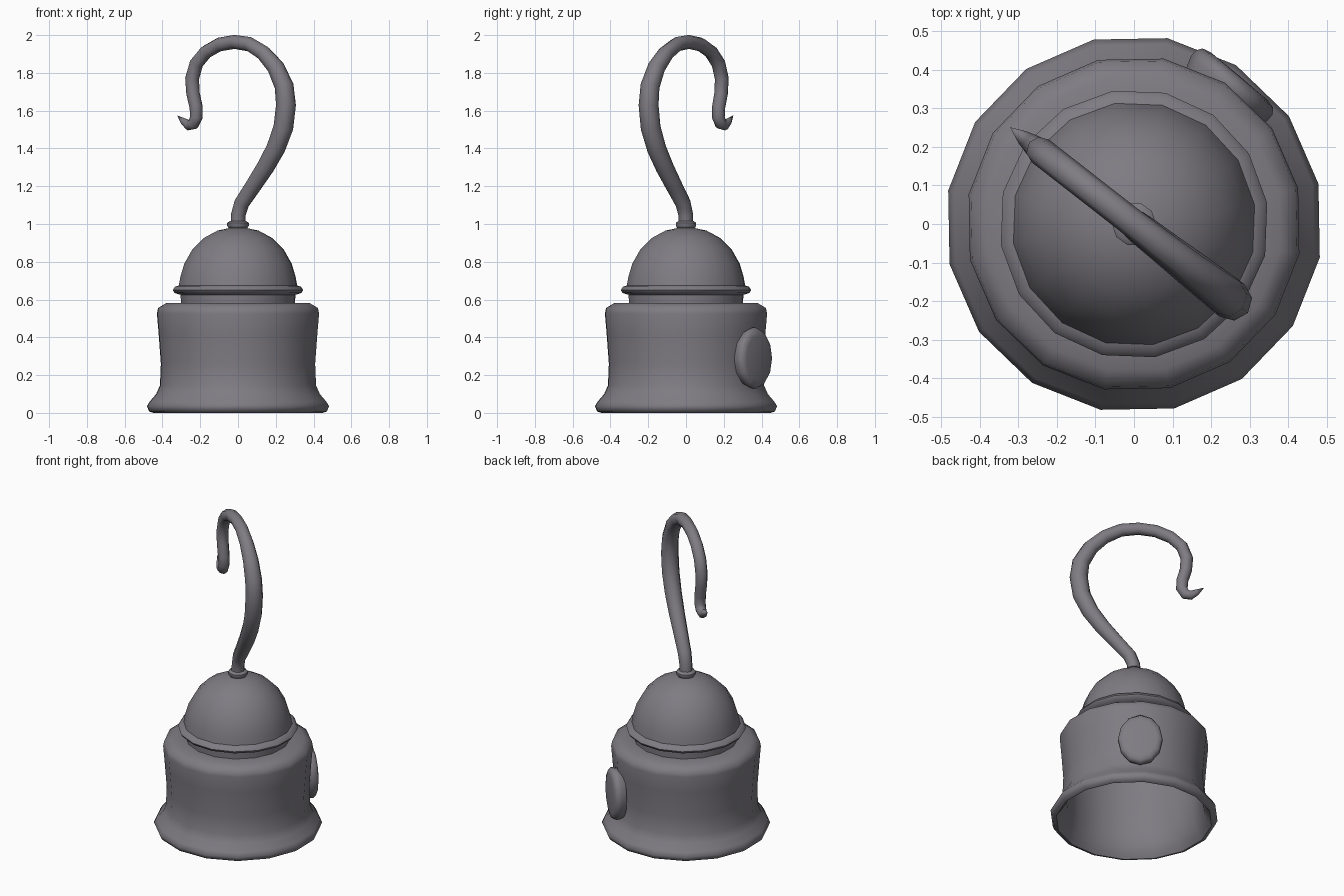
import bpy, bmesh, math
from mathutils import Vector, Matrix

if "Cube" in bpy.data.objects:
    bpy.data.objects.remove(bpy.data.objects["Cube"])

# dark weathered metal
metal = bpy.data.materials.new("dark_metal")
metal.diffuse_color = (0.21, 0.20, 0.225, 1)
metal.use_nodes = True
metal.node_tree.nodes["Principled BSDF"].inputs["Base Color"].default_value = metal.diffuse_color


def finish(name, bm, angle=42):
    bmesh.ops.recalc_face_normals(bm, faces=bm.faces)
    me = bpy.data.meshes.new(name)
    bm.to_mesh(me)
    bm.free()
    me.materials.append(metal)
    ob = bpy.data.objects.new(name, me)
    bpy.context.collection.objects.link(ob)
    for p in me.polygons:
        p.use_smooth = True
    me.set_sharp_from_angle(angle=math.radians(angle))
    return ob


def loft(bm, rings):
    """Skin a list of rings; a ring of one point closes to a tip."""
    rows = [[bm.verts.new(c) for c in ring] for ring in rings]
    for a, b in zip(rows, rows[1:]):
        n = max(len(a), len(b))
        for i in range(n):
            j = (i + 1) % n
            if len(a) == 1:
                bm.faces.new((a[0], b[i], b[j]))
            elif len(b) == 1:
                bm.faces.new((a[i], a[j], b[0]))
            else:
                bm.faces.new((a[i], a[j], b[j], b[i]))


def lathe(name, profile, sides, offset=0, matrix=None, angle=42):
    rings = []
    for r, z in profile:
        n = sides if r > 0 else 1
        rings.append([Vector((r * math.cos(math.radians(offset) + i * math.tau / n),
                              r * math.sin(math.radians(offset) + i * math.tau / n), z))
                      for i in range(n)])
    bm = bmesh.new()
    loft(bm, rings)
    if matrix:
        bmesh.ops.transform(bm, matrix=matrix, verts=bm.verts)
    return finish(name, bm, angle)


# hollow flared cuff, open into the dome
lathe("cuff", [(0.30, 0.572), (0.38, 0.57), (0.415, 0.55), (0.42, 0.52), (0.412, 0.42),
               (0.40, 0.26), (0.40, 0.14), (0.415, 0.07), (0.435, 0.025), (0.455, 0.0),
               (0.478, 0.008), (0.49, 0.035), (0.475, 0.06), (0.44, 0.10), (0.42, 0.145),
               (0.415, 0.26), (0.427, 0.42), (0.436, 0.525), (0.43, 0.555),
               (0.385, 0.582), (0.30, 0.583)], 16, 12.3, angle=60)

# dome shell with neck and raised rim
lathe("dome", [(0.305, 0.572), (0.308, 0.625), (0.34, 0.635), (0.35, 0.65),
               (0.338, 0.668), (0.317, 0.675), (0.309, 0.72), (0.288, 0.79),
               (0.245, 0.865), (0.185, 0.925), (0.11, 0.965), (0.04, 0.98), (0, 0.98)], 16, 9)

# small collar at the foot of the hook
lathe("collar", [(0.04, 0.975), (0.05, 0.98), (0.057, 0.99), (0.057, 1.005),
                 (0.045, 1.015), (0, 1.015)], 10)

# oval badge on the back right of the cuff
a = math.radians(50)
n = Vector((math.cos(a), math.sin(a), 0))
t = Vector((math.sin(a), -math.cos(a), 0))
m = Matrix((t, Vector((0, 0, 1)), n)).transposed().to_4x4()
m.translation = (0.247, 0.352, 0.29)
lathe("badge", [(0.92, -0.03), (1, 0.0), (1, 0.02), (0.92, 0.035),
                (0.75, 0.041), (0, 0.042)], 12, 0,
      m @ Matrix.Diagonal((0.13, 0.162, 1, 1)), 60)

# hook: centre line as front-view x, z and tube radius
path = [(0, 0.99, .039), (0.002, 1.05, .039), (0.02, 1.11, .041), (0.08, 1.20, .044),
        (0.145, 1.30, .048), (0.20, 1.40, .051), (0.24, 1.51, .053), (0.254, 1.63, .053),
        (0.244, 1.73, .051), (0.20, 1.83, .047), (0.135, 1.905, .042), (0.06, 1.952, .039),
        (-0.02, 1.964, .037), (-0.10, 1.95, .037), (-0.17, 1.91, .037), (-0.22, 1.85, .037),
        (-0.243, 1.77, .037), (-0.238, 1.69, .036), (-0.222, 1.62, .035),
        (-0.22, 1.565, .034), (-0.236, 1.53, .032), (-0.262, 1.523, .028),
        (-0.288, 1.543, .019), (-0.322, 1.575, 0)]
slope = -0.78
side = Vector((-slope, 1, 0)).normalized()
pts = [Vector((x, slope * x, z)) for x, z, r in path]
rings = []
for i, (p, (_, _, r)) in enumerate(zip(pts, path)):
    if r == 0:
        rings.append([p])
        continue
    tangent = (pts[min(i + 1, len(pts) - 1)] - pts[max(i - 1, 0)]).normalized()
    up = side.cross(tangent)
    rings.append([p + r * (side * math.cos(k * math.tau / 8) + up * math.sin(k * math.tau / 8))
                  for k in range(8)])
bm = bmesh.new()
loft(bm, rings)
finish("hook", bm, 60)
